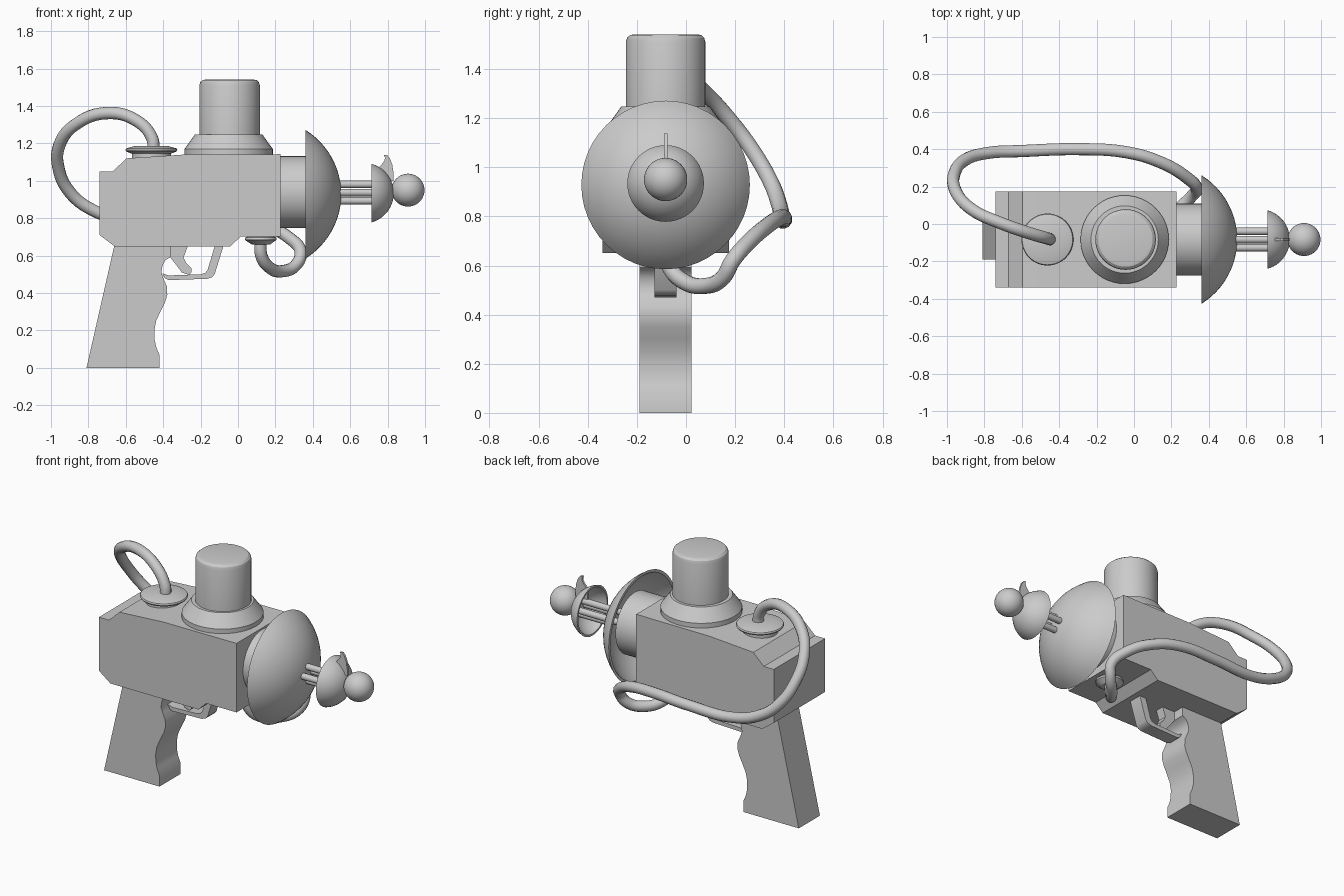
import bpy, bmesh, math
from mathutils import Matrix, Vector

if "Cube" in bpy.data.objects:
    bpy.data.objects.remove(bpy.data.objects["Cube"])

CY = -0.083   # centre plane of the gun
BZ = 0.94     # barrel axis height


def finish(bm, name, angle=30):
    bmesh.ops.remove_doubles(bm, verts=bm.verts, dist=1e-5)
    bmesh.ops.recalc_face_normals(bm, faces=bm.faces)
    me = bpy.data.meshes.new(name)
    bm.to_mesh(me)
    bm.free()
    ob = bpy.data.objects.new(name, me)
    bpy.context.collection.objects.link(ob)
    bpy.ops.object.select_all(action='DESELECT')
    ob.select_set(True)
    bpy.context.view_layer.objects.active = ob
    bpy.ops.object.shade_smooth_by_angle(angle=math.radians(angle))
    return ob


def prism(name, pts, width):
    """Side profile (x, z) extruded across the centre plane."""
    bm = bmesh.new()
    f = bm.faces.new([bm.verts.new((x, CY - width / 2, z)) for x, z in pts])
    ext = bmesh.ops.extrude_face_region(bm, geom=[f])['geom']
    bmesh.ops.translate(bm, vec=(0, width, 0),
                        verts=[g for g in ext if isinstance(g, bmesh.types.BMVert)])
    return finish(bm, name)


def lathe(name, profile, origin, along_x=False, steps=48):
    """Revolve (radius, height) points around z, or around x."""
    bm = bmesh.new()
    vs = [bm.verts.new((r, 0, h)) for r, h in profile]
    es = [bm.edges.new(p) for p in zip(vs, vs[1:])]
    bmesh.ops.spin(bm, geom=vs + es, cent=(0, 0, 0), axis=(0, 0, 1),
                   angle=2 * math.pi, steps=steps)
    m = Matrix.Translation(Vector(origin))
    if along_x:
        m = m @ Matrix.Rotation(math.pi / 2, 4, 'Y')
    bm.transform(m)
    return finish(bm, name)


def cap(rim, height, n=12):
    """Arc profile of a spherical cap, rim at height 0, ending on the axis."""
    R = (rim * rim + height * height) / (2 * height)
    a = math.acos((R - height) / R)
    return [(R * math.sin(a * (1 - i / n)), R * math.cos(a * (1 - i / n)) - R + height)
            for i in range(n + 1)]


def dish(name, rim, height, wall, origin):
    inner = cap(rim - wall, height - wall)[::-1]
    return lathe(name, inner + cap(rim, height), origin, True)


# Body
prism("body", [(-.74, .71), (-.66, .65), (-.04, .65), (.015, .703), (.228, .703),
               (.228, 1.142), (-.29, 1.14), (-.596, 1.12), (-.67, 1.05), (-.74, 1.05)], .515)

# Grip with finger grooves
prism("grip", [(-.66, .66), (-.81, 0), (-.42, 0), (-.42, .07), (-.437, .11), (-.446, .15),
               (-.447, .20), (-.438, .25), (-.413, .305), (-.39, .35), (-.378, .39),
               (-.38, .435), (-.398, .475), (-.41, .51), (-.403, .55), (-.388, .575),
               (-.362, .592), (-.362, .66)], .212)

# Trigger and guard
prism("trigger", [(-.37, .66), (-.265, .66), (-.28, .62), (-.291, .59), (-.277, .56),
                  (-.25, .535), (-.248, .51), (-.265, .497), (-.30, .51), (-.33, .55),
                  (-.37, .60)], .06)
prism("trigger_guard", [(-.405, .505), (-.39, .478), (-.37, .469), (-.165, .476), (-.14, .484),
                        (-.125, .50), (-.075, .66), (-.122, .66), (-.163, .522),
                        (-.175, .508), (-.20, .50), (-.37, .494)], .09)

# Power canister on top
lathe("canister_base", [(0, 1.12), (.236, 1.12), (.236, 1.17), (.18, 1.248), (0, 1.248)],
      (-.05, CY, 0))
lathe("canister", [(0, 1.2), (.162, 1.2), (.162, 1.51), (.157, 1.527), (.145, 1.538),
                   (.13, 1.541), (0, 1.541)], (-.045, CY, 0))

# Hose fittings
lathe("top_hose_fitting", [(0, 1.10), (.105, 1.10), (.105, 1.145), (.135, 1.157), (.139, 1.165),
                           (.135, 1.173), (.085, 1.187), (0, 1.187)], (-.463, CY, 0))
lathe("lower_hose_fitting", [(0, .72), (.06, .72), (.06, .705), (.083, .697), (.085, .69),
                             (.083, .683), (.05, .66), (0, .66)], (.122, CY, 0))

# Barrel
lathe("barrel_neck", [(0, .20), (.192, .20), (.192, .42), (0, .42)], (0, CY, BZ), True)
dish("large_dish", .343, .19, .018, (.362, CY, .928))
for i in range(4):
    a = i * math.pi / 2
    lathe("barrel_rod_%d" % (i + 1), [(0, .50), (.02, .50), (.02, .80), (0, .80)],
          (0, CY + .044 * math.cos(a), BZ - .003 + .044 * math.sin(a)), True, 16)
dish("small_dish", .156, .118, .012, (.715, CY, .934))

# Muzzle ball
lathe("muzzle_ball", [(.088 * math.sin(math.pi * i / 20), -.088 * math.cos(math.pi * i / 20))
                      for i in range(21)], (.909, CY, .95), True)

# Sight fin on the small dish
prism("sight_fin", [(.745, 1.06), (.77, 1.09), (.783, 1.107), (.786, 1.125), (.78, 1.138),
                    (.797, 1.138), (.812, 1.12), (.825, 1.085), (.832, 1.04), (.832, 1.0),
                    (.745, 1.0)], .014)

# Hose looping from the lower fitting round the far side to the top fitting
path = [(.12, CY, .68), (.125, -.07, .60), (.17, -.01, .535), (.24, .08, .517),
        (.31, .15, .55), (.335, .19, .62), (.28, .25, .69), (.13, .335, .765),
        (-.05, .385, .795), (-.3, .40, .79), (-.6, .39, .79), (-.78, .38, .845),
        (-.9, .345, .94), (-.96, .27, 1.07), (-.955, .18, 1.19), (-.87, .08, 1.30),
        (-.70, 0, 1.362), (-.54, -.055, 1.32), (-.46, -.078, 1.23), (-.45, CY, 1.16)]
cu = bpy.data.curves.new("hose", 'CURVE')
cu.dimensions = '3D'
cu.bevel_depth = .033
cu.bevel_resolution = 4
cu.resolution_u = 6
cu.use_fill_caps = True
sp = cu.splines.new('BEZIER')
sp.bezier_points.add(len(path) - 1)
for bp, co in zip(sp.bezier_points, path):
    bp.co = co
    bp.handle_left_type = bp.handle_right_type = 'AUTO'
bpy.context.collection.objects.link(bpy.data.objects.new("hose", cu))
